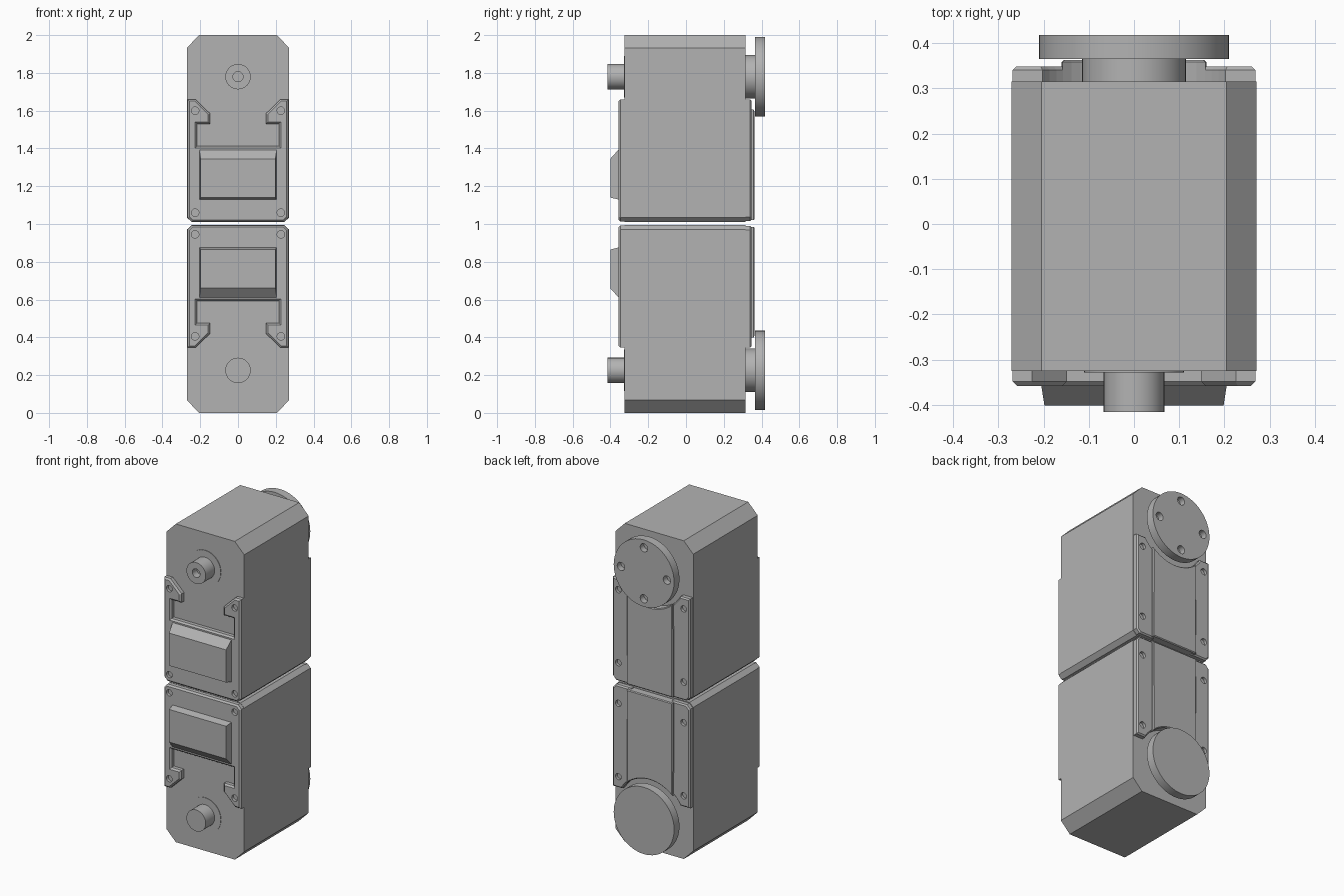
import bpy, bmesh, math
from mathutils import Matrix, Vector

cube = bpy.data.objects.get("Cube")
if cube:
    bpy.data.objects.remove(cube, do_unlink=True)

GREY = (0.45, 0.45, 0.45, 1)
metal = bpy.data.materials.new("grey")
metal.use_nodes = True
metal.diffuse_color = GREY
metal.node_tree.nodes["Principled BSDF"].inputs["Base Color"].default_value = GREY

AXLE = 1.78     # height of the shaft on the upper unit
MIRROR = 2.005  # sum of matching heights on the two units


def finish(name, bm, flip):
    """Turn a bmesh into an object, mirrored downwards for the lower unit."""
    if flip:
        for v in bm.verts:
            v.co.z = MIRROR - v.co.z
    bmesh.ops.recalc_face_normals(bm, faces=bm.faces)
    mesh = bpy.data.meshes.new(name)
    bm.to_mesh(mesh)
    bm.free()
    mesh.materials.append(metal)
    obj = bpy.data.objects.new(name, mesh)
    bpy.context.collection.objects.link(obj)
    return obj


def prism(name, outline, y_in, y_out, flip, chamfer=0):
    """Extrude an x-z outline along y, with an optional chamfered outer rim."""
    bm = bmesh.new()
    base = bm.faces.new([bm.verts.new((x, y_in, z)) for x, z in outline])
    moved = bmesh.ops.extrude_face_region(bm, geom=[base], use_keep_orig=True)["geom"]
    for v in moved:
        if isinstance(v, bmesh.types.BMVert):
            v.co.y = y_out
    if chamfer:
        rim = [e for e in moved if isinstance(e, bmesh.types.BMEdge)]
        bmesh.ops.bevel(bm, geom=rim, offset=chamfer, segments=1, affect='EDGES')
    return finish(name, bm, flip)


def disc(name, x, z, radius, y0, y1, flip, sides=48):
    """Cylinder lying along y."""
    bm = bmesh.new()
    place = Matrix.Translation((x, (y0 + y1) / 2, z)) @ Matrix.Rotation(math.pi / 2, 4, 'X')
    bmesh.ops.create_cone(bm, cap_ends=True, segments=sides, radius1=radius,
                          radius2=radius, depth=abs(y1 - y0), matrix=place)
    return finish(name, bm, flip)


def select(obj):
    bpy.ops.object.select_all(action='DESELECT')
    obj.select_set(True)
    bpy.context.view_layer.objects.active = obj


def drill(obj, spots, radius, y0, y1, flip):
    """Cut round holes along y at the given x-z spots."""
    for x, z in spots:
        cutter = disc("hole_cutter", x, z, radius, y0, y1, flip, 20)
        cutter.hide_render = True
        mod = obj.modifiers.new("hole", 'BOOLEAN')
        mod.operation, mod.solver, mod.object = 'DIFFERENCE', 'EXACT', cutter
        select(obj)
        bpy.ops.object.modifier_apply(modifier=mod.name)
        bpy.data.objects.remove(cutter, do_unlink=True)


def smooth(obj):
    select(obj)
    bpy.ops.object.shade_smooth_by_angle(angle=math.radians(30))


def both_sides(half):
    """Close a right-hand outline with its mirror image."""
    return half + [(-x, z) for x, z in reversed(half)]


def arc(x0, x1, steps, radius=0.235):
    """Points under the horn, following a circle around the axle."""
    xs = [x0 + (x1 - x0) * i / steps for i in range(steps + 1)]
    return [(x, AXLE - math.sqrt(radius ** 2 - x ** 2)) for x in xs]


def build_unit(side, flip):
    top = MIRROR if flip else 2.0

    # Main case with large end chamfers
    prism(side + "_case", both_sides([(0.245, 1.01), (0.271, 1.035), (0.271, top - 0.067),
                                      (0.205, top)]), -0.325, 0.315, flip)

    # Front cover with two hooked arms, and its screw holes
    cover = prism(side + "_front_cover", both_sides([
        (0.245, 1.012), (0.268, 1.035), (0.268, 1.66), (0.225, 1.66), (0.148, 1.585),
        (0.148, 1.53), (0.217, 1.53), (0.217, 1.412)]), -0.32, -0.358, flip, 0.01)
    drill(cover, [(x, z) for x in (-0.227, 0.227) for z in (1.06, 1.6)],
          0.02, -0.34, -0.4, flip)

    # Raised block on the front cover with a sloping end
    bm = bmesh.new()
    rings = []
    for y, w, low, high in ((-0.35, 0.206, 1.128, 1.402), (-0.401, 0.198, 1.14, 1.345)):
        rings.append([bm.verts.new((x, y, z)) for x, z in
                      ((-w, low), (w, low), (w, high), (-w, high))])
    for ring in rings:
        bm.faces.new(ring)
    for i in range(4):
        j = (i + 1) % 4
        bm.faces.new((rings[0][i], rings[0][j], rings[1][j], rings[1][i]))
    finish(side + "_front_block", bm, flip)

    # Front idler shaft on a thin washer
    smooth(disc(side + "_shaft_washer", 0, AXLE, 0.11, -0.32, -0.328, flip))
    shaft = disc(side + "_shaft", 0, AXLE, 0.067, -0.32, -0.416, flip)
    drill(shaft, [(0, AXLE)], 0.027, -0.37, -0.45, flip)
    smooth(shaft)

    # Back rails with screw holes
    for word, s in (("left", 1), ("right", -1)):
        outline = [(0.14, 1.015), (0.245, 1.015), (0.268, 1.038), (0.268, 1.66)]
        outline += arc(0.202, 0.14, 4)
        rail = prism(side + "_back_rail_" + word, [(s * x, z) for x, z in outline],
                     0.31, 0.348, flip, 0.008)
        drill(rail, [(s * 0.227, z) for z in (1.13, 1.59)], 0.02, 0.33, 0.4, flip)

    # Back panel, hollowed under the horn
    prism(side + "_back_panel", [(-0.16, 1.02), (0.16, 1.02)] + arc(0.158, -0.158, 16),
          0.31, 0.363, flip, 0.005)

    # Output neck and horn with four mounting holes
    smooth(disc(side + "_neck", 0, AXLE, 0.115, 0.31, 0.37, flip))
    horn = disc(side + "_horn", 0, AXLE, 0.21, 0.365, 0.418, flip, 64)
    drill(horn, [(0.16 * dx, AXLE + 0.16 * dz) for dx, dz in ((1, 0), (-1, 0), (0, 1), (0, -1))],
          0.026, 0.38, 0.45, flip)
    smooth(horn)


build_unit("upper", False)
build_unit("lower", True)
